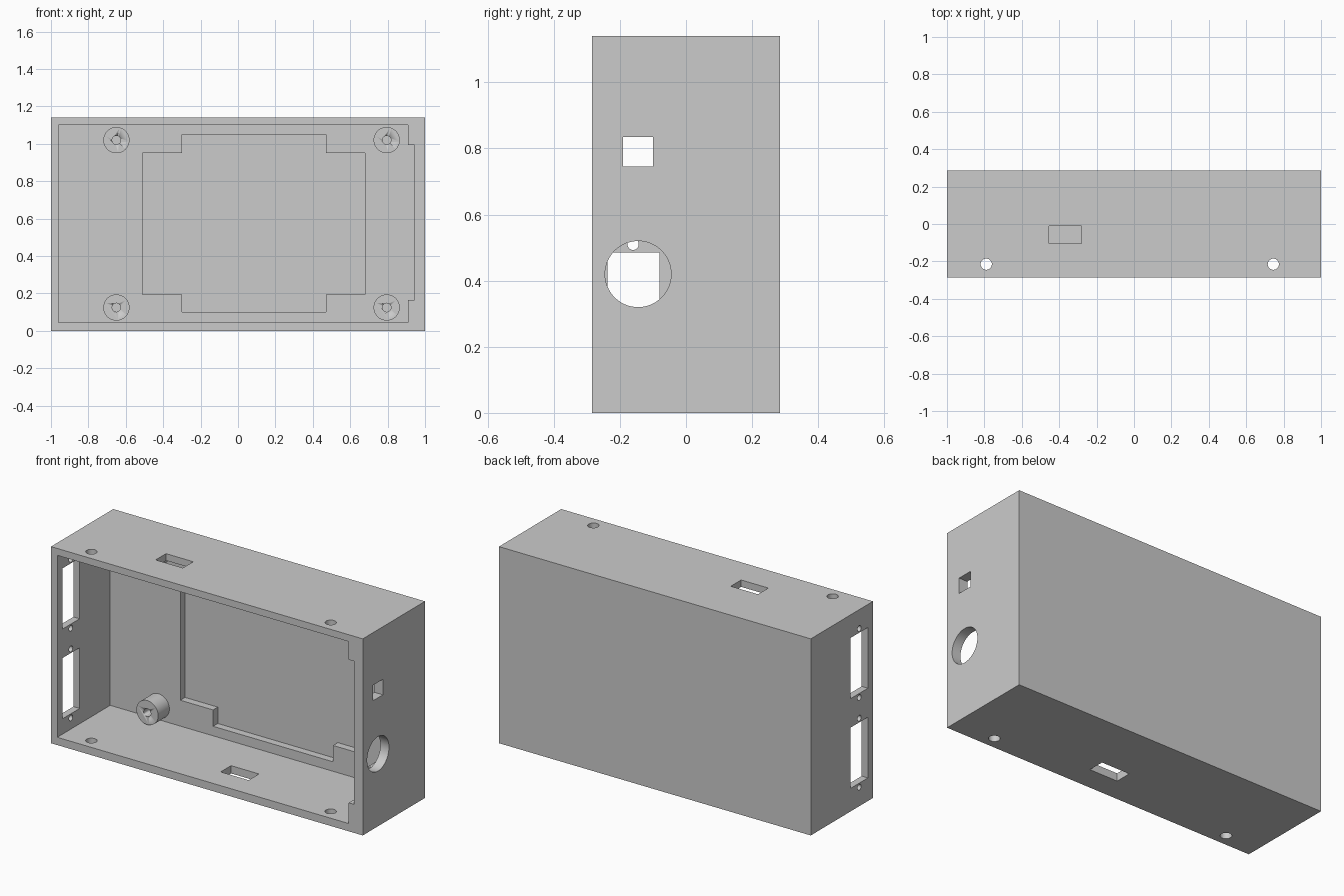
import bpy
from math import pi

if "Cube" in bpy.data.objects:
    bpy.data.objects.remove(bpy.data.objects["Cube"], do_unlink=True)

HALF_X, HALF_Y, HEIGHT = 1.0, 0.285, 1.14
FLOOR_Y = 0.20          # inner face of the back wall
OUT = 0.1               # overshoot of cutters past the surface
TURN = {"x": (0, pi / 2, 0), "y": (pi / 2, 0, 0), "z": (0, 0, 0)}


def box(name, xs, ys, zs):
    spans = (xs, ys, zs)
    bpy.ops.mesh.primitive_cube_add(size=1, location=[sum(s) / 2 for s in spans])
    ob = bpy.context.object
    ob.name = name
    ob.scale = [s[1] - s[0] for s in spans]
    bpy.ops.object.transform_apply(location=True, rotation=True, scale=True)
    return ob


def rod(name, axis, centre, radius, length, sides=48):
    bpy.ops.mesh.primitive_cylinder_add(vertices=sides, radius=radius, depth=length,
                                        location=centre, rotation=TURN[axis])
    ob = bpy.context.object
    ob.name = name
    bpy.ops.object.transform_apply(location=True, rotation=True, scale=True)
    bpy.ops.object.shade_smooth_by_angle()
    return ob


def cut(target, cutter):
    mod = target.modifiers.new(cutter.name, "BOOLEAN")
    mod.operation = "DIFFERENCE"
    mod.solver = "EXACT"
    mod.object = cutter
    cutter.hide_render = True
    cutter.hide_viewport = True


# Case: a block hollowed out from the front
case = box("case", (-HALF_X, HALF_X), (-HALF_Y, HALF_Y), (0, HEIGHT))
front = -HALF_Y - OUT
cut(case, box("cavity", (-0.96, 0.91), (front, FLOOR_Y), (0.045, 1.10)))

# Stepped relief in the back wall
cut(case, box("relief_wide", (-0.51, 0.68), (0, 0.243), (0.195, 0.95)))
cut(case, box("relief_tall", (-0.30, 0.47), (0, 0.243), (0.10, 1.05)))

# Thinned side wall with a square port and a round port
cut(case, box("wall_relief", (0.8, 0.945), (front, FLOOR_Y), (0.165, 0.995)))
cut(case, box("square_port", (0.8, HALF_X + OUT), (-0.19, -0.10), (0.745, 0.835)))
cut(case, rod("round_port", "x", (HALF_X, -0.145, 0.42), 0.10, 0.3, 64))

# Two switch windows on the other side, each with a pair of screw holes
for z in (0.31, 0.83):
    cut(case, box("switch_window", (-HALF_X - OUT, -0.9), (-0.238, -0.08),
                  (z - 0.176, z + 0.176)))
    for dz in (-0.2, 0.2):
        cut(case, rod("switch_screw_hole", "x", (-HALF_X, -0.16, z + dz), 0.017, 0.2, 24))

# Connector slots in the top and bottom
cut(case, box("top_slot", (-0.455, -0.28), (-0.105, -0.01), (1.0, HEIGHT + OUT)))
cut(case, box("bottom_slot", (-0.01, 0.17), (-0.145, -0.05), (-OUT, 0.1)))

# Lid screw holes through the top and bottom walls
for x in (-0.79, 0.745):
    for z in (0, HEIGHT):
        cut(case, rod("lid_screw_hole", "z", (x, -0.215, z), 0.03, 0.2, 32))

# Board standoffs with pilot holes
for side, x in (("right", -0.65), ("left", 0.795)):
    for level, z in (("lower", 0.125), ("upper", 1.02)):
        post = rod(f"standoff_{level}_{side}", "y", (x, 0.15, z), 0.07, 0.106)
        cut(post, rod("pilot_hole", "y", (x, 0.1, z), 0.023, 0.2, 32))
